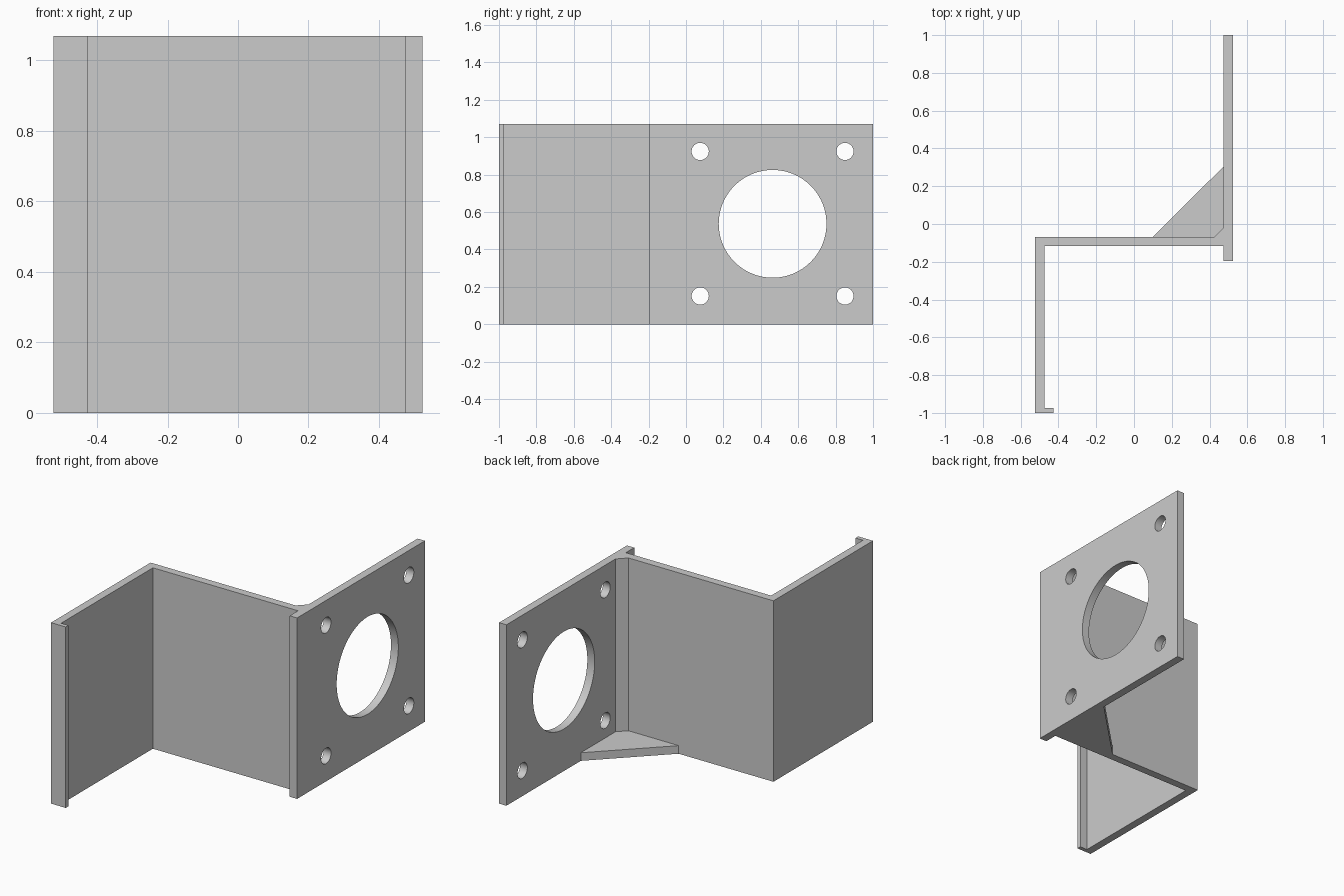
import bpy, bmesh, math

if "Cube" in bpy.data.objects:
    bpy.data.objects.remove(bpy.data.objects["Cube"])

HEIGHT = 1.07

grey = bpy.data.materials.new("light_grey")
grey.diffuse_color = (0.6, 0.6, 0.6, 1)
grey.use_nodes = True
grey.node_tree.nodes["Principled BSDF"].inputs["Base Color"].default_value = grey.diffuse_color


def extrude_profile(name, points, height):
    """Closed outline in plan, raised from the ground to the given height."""
    bm = bmesh.new()
    face = bm.faces.new([bm.verts.new((x, y, 0)) for x, y in points])
    top = bmesh.ops.extrude_face_region(bm, geom=[face])["geom"]
    bmesh.ops.translate(bm, vec=(0, 0, height),
                        verts=[v for v in top if isinstance(v, bmesh.types.BMVert)])
    bmesh.ops.recalc_face_normals(bm, faces=bm.faces)
    mesh = bpy.data.meshes.new(name)
    bm.to_mesh(mesh)
    bm.free()
    obj = bpy.data.objects.new(name, mesh)
    bpy.context.collection.objects.link(obj)
    mesh.materials.append(grey)
    return obj


def drill(obj, y, z, radius, sides):
    """Cut a round hole along x through the mounting plate."""
    bpy.ops.mesh.primitive_cylinder_add(vertices=sides, radius=radius, depth=0.2,
                                        location=(0.5, y, z),
                                        rotation=(0, math.pi / 2, 0))
    cutter = bpy.context.object
    cutter.hide_render = True
    cutter.data.materials.append(grey)
    mod = obj.modifiers.new("hole", 'BOOLEAN')
    mod.operation = 'DIFFERENCE'
    mod.solver = 'EXACT'
    mod.object = cutter
    bpy.context.view_layer.objects.active = obj
    bpy.ops.object.modifier_apply(modifier=mod.name)
    bpy.data.objects.remove(cutter)


# Folded bracket: lip, side wall, web, corner fillet and mounting plate
bracket = extrude_profile("bracket", [
    (-0.523, -1.0), (-0.427, -1.0), (-0.427, -0.975), (-0.475, -0.975),
    (-0.475, -0.117), (0.475, -0.117), (0.475, -0.195), (0.523, -0.195),
    (0.523, 1.0), (0.475, 1.0), (0.475, -0.02), (0.425, -0.07),
    (-0.523, -0.07)], HEIGHT)

# Large centre opening and four screw holes
drill(bracket, 0.463, 0.537, 0.288, 96)
for y in (0.076, 0.85):
    for z in (0.151, 0.924):
        drill(bracket, y, z, 0.046, 32)

# Triangular brace at the bottom of the inner corner
brace = extrude_profile("corner_brace", [
    (0.097, -0.07), (0.425, -0.07), (0.475, -0.02), (0.475, 0.305)], 0.048)

# Smooth hole walls, sharp folds
bpy.ops.object.select_all(action='DESELECT')
bracket.select_set(True)
bpy.context.view_layer.objects.active = bracket
bpy.ops.object.shade_smooth_by_angle(angle=math.radians(30))
